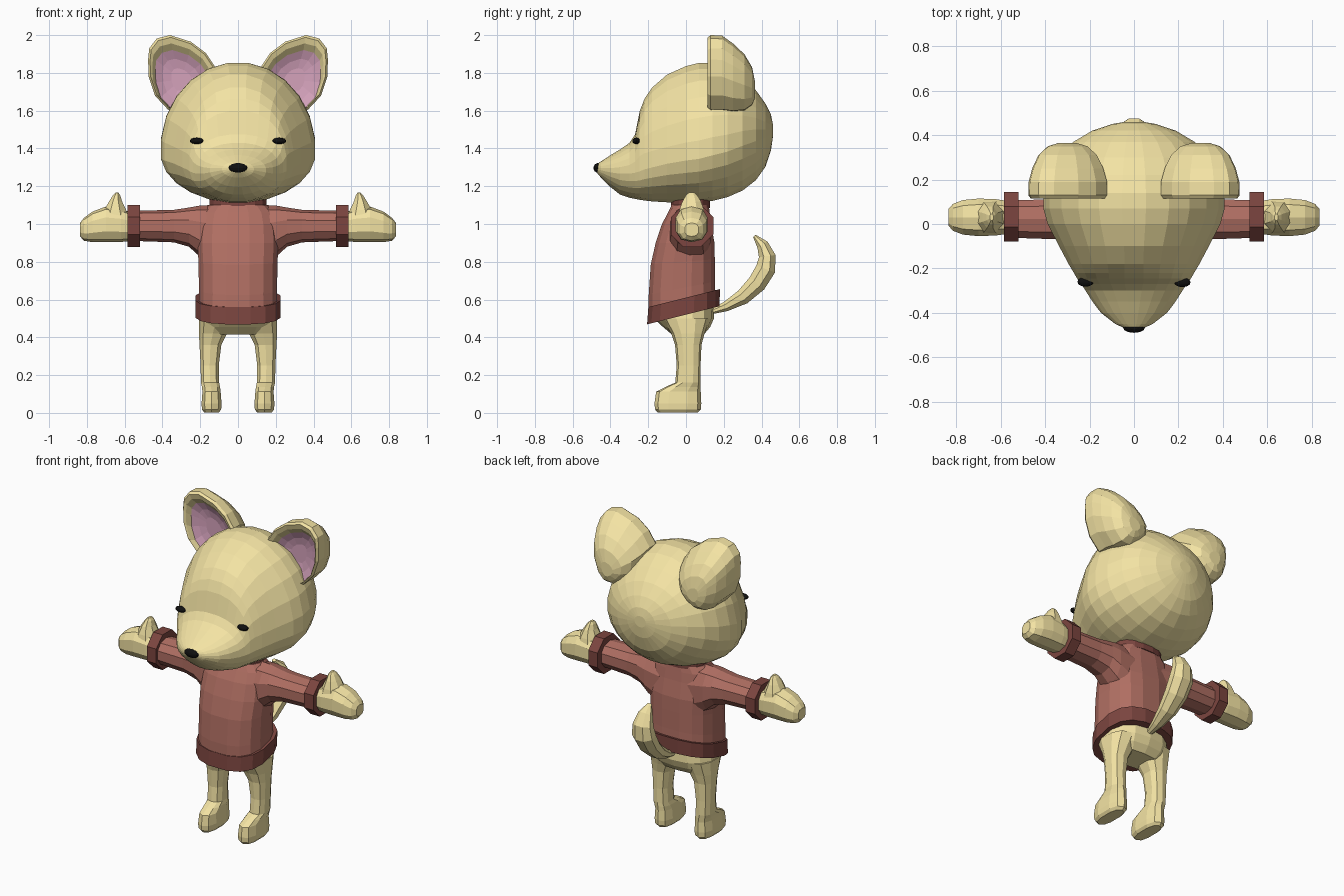
import bpy, bmesh
from math import sin, cos, pi, copysign
from mathutils import Vector

X, Y, Z = Vector((1, 0, 0)), Vector((0, 1, 0)), Vector((0, 0, 1))


def material(name, rgb):
    m = bpy.data.materials.new(name)
    m.diffuse_color = (*rgb, 1)
    return m


FUR = material("fur", (0.90, 0.77, 0.37))
KNIT = material("knit", (0.44, 0.16, 0.125))
TRIM = material("trim", (0.20, 0.06, 0.05))
PINK = material("pink", (0.66, 0.36, 0.50))
BLACK = material("black", (0.005, 0.005, 0.005))


def ring(c, u, v, a, b, n=10, power=2.0, b_low=None):
    """Rounded cross-section around c; b_low gives the lower half its own height."""
    pts = []
    for i in range(n):
        t = 2 * pi * (i + 0.5) / n
        cu = copysign(abs(cos(t)) ** (2 / power), cos(t))
        sv = copysign(abs(sin(t)) ** (2 / power), sin(t))
        h = b_low if b_low is not None and sv < 0 else b
        pts.append(Vector(c) + u * a * cu + v * h * sv)
    return pts


def loft(name, rings, mat, mirror=False, caps=(True, True)):
    """Skin a list of rings into one flat-shaded object."""
    bm = bmesh.new()
    rows = [[bm.verts.new(p) for p in r] for r in rings]
    n = len(rows[0])
    for a, b in zip(rows, rows[1:]):
        for i in range(n):
            j = (i + 1) % n
            bm.faces.new((a[i], a[j], b[j], b[i]))
    for row, use in zip((rows[0], rows[-1]), caps):
        if use:
            bm.faces.new(row)
    bmesh.ops.recalc_face_normals(bm, faces=bm.faces)
    me = bpy.data.meshes.new(name)
    bm.to_mesh(me)
    bm.free()
    me.materials.append(mat)
    ob = bpy.data.objects.new(name, me)
    bpy.context.collection.objects.link(ob)
    if mirror:
        ob.modifiers.new("mirror", 'MIRROR').use_mirror_merge = False
    return ob


def ball(name, loc, scale, mat):
    bpy.ops.mesh.primitive_uv_sphere_add(segments=12, ring_count=8, radius=1, location=loc)
    ob = bpy.context.object
    ob.name, ob.scale = name, scale
    ob.data.materials.append(mat)
    return ob


# Head: y, bottom, widest height, top, half width, squareness
head_rows = [
    (-.475, 1.275, 1.295, 1.315, .03, 2), (-.45, 1.245, 1.29, 1.332, .085, 2),
    (-.40, 1.195, 1.285, 1.365, .15, 2), (-.35, 1.155, 1.285, 1.395, .188, 2.1),
    (-.30, 1.138, 1.29, 1.43, .22, 2.2), (-.27, 1.132, 1.30, 1.475, .24, 2.3),
    (-.245, 1.127, 1.31, 1.60, .258, 2.3), (-.22, 1.123, 1.32, 1.665, .273, 2.2),
    (-.18, 1.118, 1.33, 1.725, .297, 2.1), (-.10, 1.113, 1.35, 1.795, .34, 2),
    (0, 1.11, 1.37, 1.84, .392, 2), (.07, 1.112, 1.38, 1.857, .412, 2),
    (.14, 1.12, 1.40, 1.857, .41, 2), (.22, 1.14, 1.42, 1.83, .388, 2), (.30, 1.175, 1.45, 1.775, .345, 2),
    (.37, 1.23, 1.47, 1.71, .275, 2), (.42, 1.30, 1.48, 1.64, .19, 2), (.45, 1.39, 1.49, 1.58, .1, 2),
    (.46, 1.46, 1.495, 1.53, .04, 2)]
head = loft("head", [ring((0, y, w), X, Z, a, top - w, 24, p, w - low)
                     for y, low, w, top, a, p in head_rows], FUR)

# Eyes sit on the head surface, nose on the snout tip
bpy.context.view_layer.update()
for side, label in ((-1, "right"), (1, "left")):
    hit, spot, _, _ = head.ray_cast(Vector((side * .218, -2, 1.44)), Y)
    y = spot.y if hit else -.25
    ball(label + "_eye", (side * .218, y - .006, 1.44), (.037, .022, .017), BLACK)
ball("nose", (0, -.465, 1.297), (.05, .025, .026), BLACK)

# Ears: outline in x,z scaled through depth to make a cupped shell
outline = [(.37, 1.605), (.44, 1.68), (.473, 1.78), (.476, 1.87), (.47, 1.93), (.43, 1.982), (.36, 2.0),
           (.25, 1.965), (.17, 1.905), (.12, 1.83), (.13, 1.73), (.2, 1.65), (.29, 1.60)]


def ear_ring(y, s, dz):
    return [Vector((.3 + (x - .3) * s, y, 1.8 + (z - 1.8) * s + dz)) for x, z in outline]


loft("ears", [ear_ring(*r) for r in ((.155, .78, -.035), (.125, .87, -.018), (.115, .94, 0), (.13, 1, 0),
     (.19, .99, 0), (.25, .9, -.025), (.31, .74, -.05), (.35, .5, -.07), (.365, .22, -.09))],
     FUR, True, (False, True))
loft("ear_linings", [ear_ring(*r) for r in ((.155, .78, -.035), (.175, .55, -.035), (.185, .3, -.035))],
     PINK, True, (False, True))

# Sweater body, following the slanted hem: z, y centre, half width, half depth, slope
body_rows = [(.53, -.02, .212, .18, .25), (.66, -.022, .21, .178, .2), (.80, -.017, .212, .172, .08),
             (.90, -.005, .218, .158, 0), (1.0, .003, .21, .132, 0), (1.06, .015, .195, .112, 0),
             (1.10, .022, .155, .1, 0)]
loft("sweater_body", [ring((0, y, z), X, Y + Z * k, a, b, 16, 2.6) for z, y, a, b, k in body_rows], KNIT)
loft("sweater_hem", [ring((0, y, z), X, Y + Z * .25, a, b, 16, 2.6) for z, y, a, b in (
    (.517, -.014, .205, .175), (.517, -.014, .228, .195), (.608, -.01, .228, .192), (.608, -.01, .205, .17))], TRIM)
loft("collar", [ring((0, .025, z), X, Y, a, b, 16, 2.2) for z, a, b in (
    (1.085, .153, .105), (1.14, .153, .105))], TRIM)

# Sleeves flare into the body: x, low z, high z, half depth
loft("sleeves", [ring((x, .022, (lo + hi) / 2), Y, Z, d, (hi - lo) / 2, 10, 2.3) for x, lo, hi, d in (
    (.10, .76, 1.103, .11), (.205, .83, 1.097, .112), (.26, .88, 1.087, .104), (.34, .903, 1.075, .095),
    (.54, .91, 1.07, .088))], KNIT, True)
loft("cuffs", [ring((x, .033, .99), Y, Z, r, r, 8) for x, r in (
    (.52, .095), (.52, .121), (.585, .121), (.585, .085))], TRIM, True)

# Mitten hands and thumbs
loft("hands", [ring((x, .03, z), Y, Z, a, b, 10, 2.5) for x, z, a, b in (
    (.56, .985, .075, .075), (.62, .993, .085, .088), (.70, .998, .088, .094), (.77, .985, .081, .081),
    (.815, .972, .063, .061), (.836, .97, .038, .036))], FUR, True)
loft("thumbs", [ring((x, .03, z), X, Y, a, b, 8) for z, x, a, b in (
    (1.03, .65, .085, .08), (1.075, .65, .062, .07), (1.12, .648, .037, .053), (1.15, .643, .022, .034),
    (1.166, .641, .009, .016))], FUR, True)

# Hips, then legs running down into the feet
loft("hips", [ring((0, y, z), X, Y, a, b, 14, 2.4) for z, y, a, b in (
    (.60, -.01, .19, .155), (.50, -.01, .207, .158), (.455, .003, .2, .125), (.415, .01, .165, .085))], FUR)
loft("legs", [ring((x, y, z), X, Y, a, b, 10, 2.6) for z, x, y, a, b in (
    (.50, .115, 0, .095, .125), (.42, .133, .01, .077, .088), (.36, .146, .012, .06, .07),
    (.25, .15, .014, .05, .063), (.16, .148, .01, .05, .067), (.138, .143, -.015, .05, .093),
    (.112, .14, -.04, .05, .118), (.05, .14, -.043, .055, .124), (.018, .14, -.043, .053, .121),
    (.002, .14, -.043, .04, .106))], FUR, True)

# Curved tail: y, z, radius along the path
path = [(.12, .53, .012), (.21, .563, .028), (.30, .613, .044), (.375, .685, .054), (.422, .762, .057),
        (.43, .83, .048), (.405, .89, .034), (.362, .937, .01)]
tail = []
for i, (y, z, r) in enumerate(path):
    p, q = path[max(i - 1, 0)], path[min(i + 1, len(path) - 1)]
    along = Vector((0, q[0] - p[0], q[1] - p[1])).normalized()
    tail.append(ring((0, y, z), X, along.cross(X), r * 1.35, r, 8))
loft("tail", tail, FUR)
